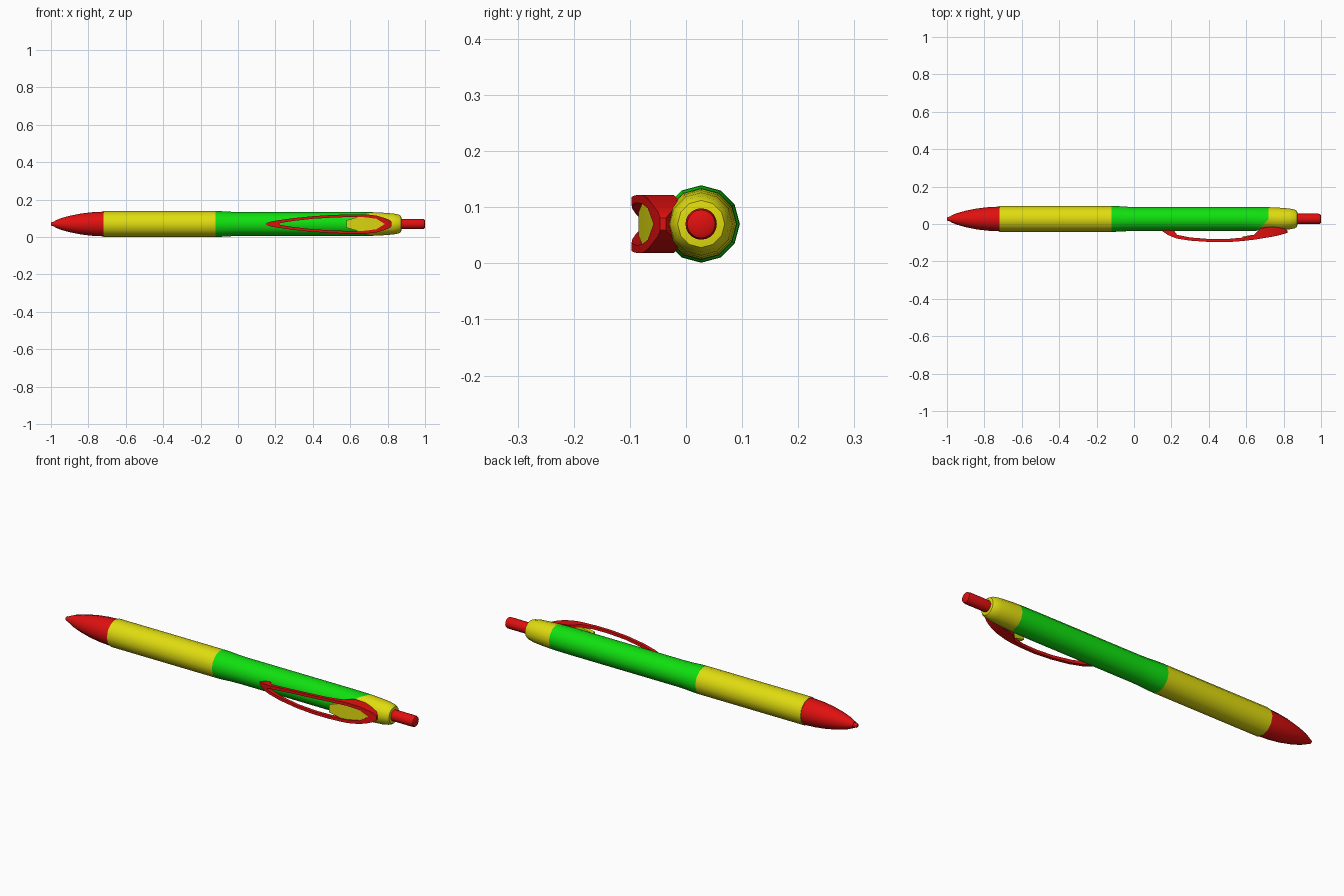
import bpy, bmesh, math

cube = bpy.data.objects.get("Cube")
if cube:
    bpy.data.objects.remove(cube)

AXIS_Y, AXIS_Z = 0.027, 0.07


def make_material(name, rgb):
    mat = bpy.data.materials.new(name)
    mat.use_nodes = True
    color = (*rgb, 1.0)
    mat.diffuse_color = color
    mat.node_tree.nodes["Principled BSDF"].inputs["Base Color"].default_value = color
    return mat


RED = make_material("red", (0.75, 0.005, 0.005))
YELLOW = make_material("yellow", (0.75, 0.72, 0.005))
GREEN = make_material("green", (0.005, 0.75, 0.005))


def finish(bm, name, mat, angle):
    bmesh.ops.remove_doubles(bm, verts=bm.verts, dist=1e-5)
    bmesh.ops.recalc_face_normals(bm, faces=bm.faces)
    mesh = bpy.data.meshes.new(name)
    bm.to_mesh(mesh)
    bm.free()
    mesh.materials.append(mat)
    obj = bpy.data.objects.new(name, mesh)
    bpy.context.collection.objects.link(obj)
    bpy.ops.object.select_all(action='DESELECT')
    obj.select_set(True)
    bpy.context.view_layer.objects.active = obj
    bpy.ops.object.shade_smooth_by_angle(angle=math.radians(angle))
    return obj


def loft(bm, rings):
    """Skin a list of equal closed rings and cap both ends."""
    rows = [[bm.verts.new(p) for p in ring] for ring in rings]
    n = len(rows[0])
    for a, b in zip(rows, rows[1:]):
        for i in range(n):
            j = (i + 1) % n
            bm.faces.new((a[i], a[j], b[j], b[i]))
    bm.faces.new(rows[0])
    bm.faces.new(rows[-1])


def lathe(name, mat, profile, sides=12):
    """Revolve (x, radius, lean) about the pen axis; lean slants the front of a ring."""
    bm = bmesh.new()
    rings = []
    for x, r, lean in profile:
        ring = []
        for i in range(sides):
            t = math.tau * i / sides
            ring.append((x - lean * max(0, -math.cos(t)),
                         AXIS_Y + r * math.cos(t), AXIS_Z + r * math.sin(t)))
        rings.append(ring)
    loft(bm, rings)
    return finish(bm, name, mat, 40)


# Barrel, from writing tip to push button
lathe("writing_tip", RED, [(-1, .007, 0), (-.995, .011, 0), (-.98, .013, 0)], 16)
lathe("nose_cone", RED, [(-.982, .016, 0), (-.95, .030, 0), (-.90, .044, 0),
                         (-.84, .056, 0), (-.78, .063, 0), (-.72, .066, 0)])
lathe("grip", YELLOW, [(-.72, .069, 0), (-.12, .069, 0)])
lathe("upper_barrel", GREEN, [(-.12, .069, 0), (-.08, .068, 0), (-.03, .065, 0),
                              (.02, .064, 0), (.60, .064, 0), (.72, .063, .06)])
lathe("end_cap", YELLOW, [(.72, .063, .06), (.78, .060, .02), (.83, .056, 0),
                          (.86, .050, 0), (.872, .042, 0), (.874, .028, 0)])
lathe("push_button", RED, [(.86, .028, 0), (.985, .028, 0), (.996, .025, 0),
                           (1, .018, 0)], 20)

# Clip stations: x, outer half width, hole half width, front y, back y
CLIP = [
    (.150, .005, .000, -.038, -.031),
    (.180, .014, .000, -.058, -.033),
    (.215, .020, .000, -.073, -.036),
    (.230, .022, .006, -.078, -.058),
    (.300, .032, .017, -.089, -.072),
    (.400, .042, .028, -.096, -.080),
    (.500, .048, .034, -.097, -.080),
    (.580, .051, .037, -.091, -.073),
    (.640, .052, .037, -.084, -.058),
    (.680, .052, .036, -.078, -.022),
    (.740, .045, .028, -.068, -.015),
    (.785, .032, .000, -.058, -.018),
    (.810, .022, .000, -.050, -.026),
    (.822, .011, .000, -.046, -.036),
]

bm = bmesh.new()
for side in (1, -1):
    loft(bm, [[(x, f, AXIS_Z + side * o), (x, f, AXIS_Z + side * h),
               (x, b, AXIS_Z + side * h), (x, b, AXIS_Z + side * o)]
              for x, o, h, f, b in CLIP])
finish(bm, "clip", RED, 25)

# Inlay filling the wide end of the clip opening
bm = bmesh.new()
rings = []
for x, o, h, f, b in CLIP:
    if .57 < x < .79:
        w = max(h, .003)
        if x < .6:
            w = .020
        front, back = f + .006, max(b, f + .025)
        rings.append([(x, front, AXIS_Z - w), (x, front, AXIS_Z + w),
                      (x, back, AXIS_Z + w), (x, back, AXIS_Z - w)])
loft(bm, rings)
finish(bm, "clip_inlay", YELLOW, 25)
